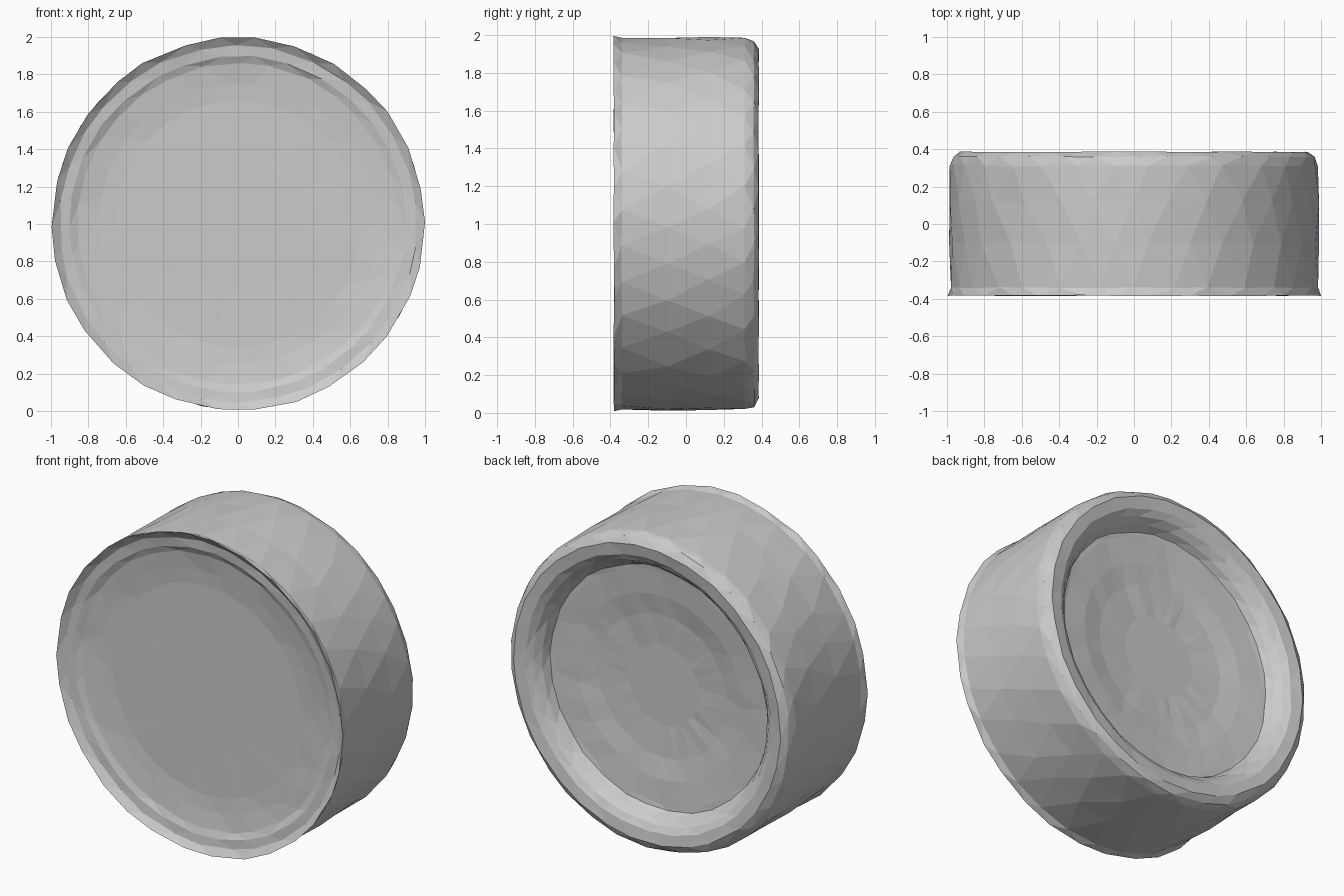
import bpy, bmesh, math, random

if "Cube" in bpy.data.objects:
    bpy.data.objects.remove(bpy.data.objects["Cube"])

random.seed(4)
SIDES = 30

# Lathe profile (radius, y): front disc, stepped lip, outer wall, rounded back rim, back bowl
front_disc = [(0.35, -0.305), (0.66, -0.306), (0.75, -0.313), (0.86, -0.328), (0.90, -0.345)]
front_lip = [(0.955, -0.35), (0.998, -0.382), (0.985, -0.34)]
outer_wall = [(0.99, -0.1), (0.99, 0.12), (0.987, 0.31)]
back_rim = [(0.97, 0.36), (0.93, 0.385), (0.86, 0.375), (0.82, 0.35)]
back_bowl = [(0.785, 0.31), (0.76, 0.265), (0.73, 0.262), (0.58, 0.25), (0.45, 0.23), (0.25, 0.22)]
profile = front_disc + front_lip + outer_wall + back_rim + back_bowl


def ring(bm, radius, y, wobble, turn):
    """One ring of vertices around the y axis, slightly uneven."""
    verts = []
    for i in range(SIDES):
        a = 2 * math.pi * (i + turn + random.uniform(-0.15, 0.15)) / SIDES
        r = radius + random.uniform(-wobble, wobble / 3)
        verts.append(bm.verts.new((r * math.cos(a), y + random.uniform(-wobble, wobble) / 2,
                                   1 + r * math.sin(a))))
    return verts


bm = bmesh.new()
rings = []
for k, (r, y) in enumerate(profile):
    wobble = 0.001 if r < 0.7 and y < 0 else 0.006
    rings.append(ring(bm, r, y, wobble, 0.5 * (k % 2)))

# Staggered triangles between neighbouring rings
for k, (a, b) in enumerate(zip(rings, rings[1:])):
    if k % 2:
        a, b = b, a
    for i in range(SIDES):
        j = (i + 1) % SIDES
        bm.faces.new((a[i], a[j], b[i]))
        bm.faces.new((a[j], b[j], b[i]))

# Flat middles of the two recessed faces
bm.faces.new(rings[0])
bm.faces.new(rings[-1])
bmesh.ops.recalc_face_normals(bm, faces=bm.faces[:])

mesh = bpy.data.meshes.new("dished_drum")
bm.to_mesh(mesh)
bm.free()
drum = bpy.data.objects.new("dished_drum", mesh)
bpy.context.collection.objects.link(drum)
